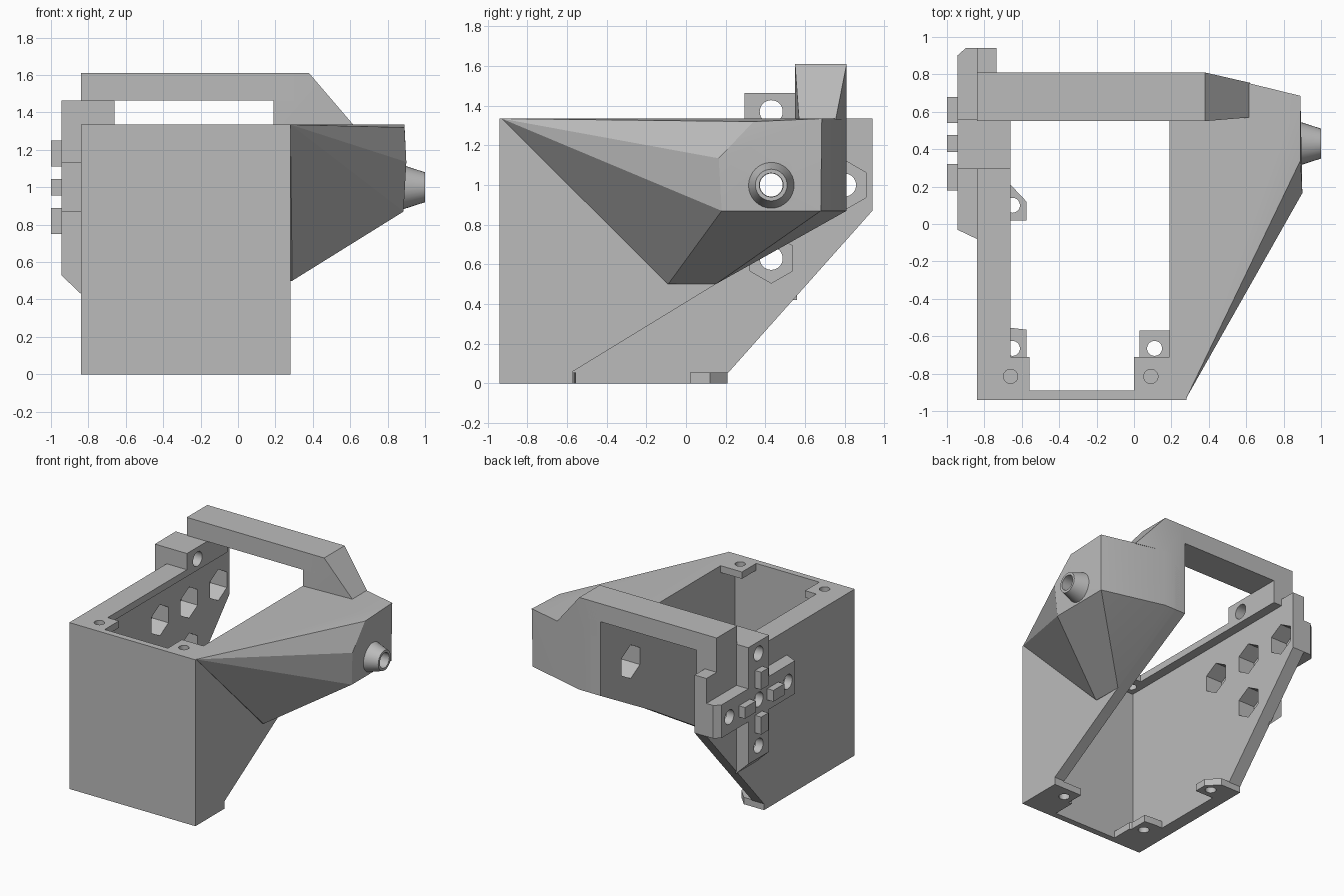
import bpy, bmesh, math
from mathutils import Matrix, Vector

if "Cube" in bpy.data.objects:
    bpy.data.objects.remove(bpy.data.objects["Cube"])

grey = bpy.data.materials.new("plain grey")
grey.diffuse_color = (0.5, 0.5, 0.5, 1)
grey.use_nodes = True
grey.node_tree.nodes["Principled BSDF"].inputs["Base Color"].default_value = grey.diffuse_color


def finish(name, bm):
    bmesh.ops.recalc_face_normals(bm, faces=bm.faces)
    me = bpy.data.meshes.new(name)
    bm.to_mesh(me)
    bm.free()
    me.materials.append(grey)
    ob = bpy.data.objects.new(name, me)
    bpy.context.collection.objects.link(ob)
    return ob


def prism(name, axis, pts, lo, hi):
    """Extrude a 2D profile along an axis (profile is the other two axes in order)."""
    def place(p, t):
        c = list(p)
        c.insert("xyz".index(axis), t)
        return c
    bm = bmesh.new()
    face = bm.faces.new([bm.verts.new(place(p, lo)) for p in pts])
    ext = bmesh.ops.extrude_face_region(bm, geom=[face])
    move = Vector(place((0, 0), hi - lo))
    bmesh.ops.translate(bm, vec=move, verts=[v for v in ext["geom"] if isinstance(v, bmesh.types.BMVert)])
    return finish(name, bm)


def box(name, x0, x1, y0, y1, z0, z1):
    return prism(name, "z", [(x0, y0), (x1, y0), (x1, y1), (x0, y1)], z0, z1)


def hull(name, pts):
    bm = bmesh.new()
    for p in pts:
        bm.verts.new(p)
    res = bmesh.ops.convex_hull(bm, input=bm.verts)
    junk = [g for g in res["geom_interior"] if isinstance(g, bmesh.types.BMVert)]
    bmesh.ops.delete(bm, geom=junk, context="VERTS")
    bmesh.ops.dissolve_limit(bm, angle_limit=0.005, verts=bm.verts, edges=bm.edges)
    return finish(name, bm)


def rod(name, axis, a, b, lo, hi, r, n=32, r2=None):
    """Cylinder, cone or hexagon along x or z; a, b are its centre on the other axes."""
    bm = bmesh.new()
    bmesh.ops.create_cone(bm, cap_ends=True, segments=n, radius1=r, radius2=r if r2 is None else r2, depth=hi - lo)
    if axis == "x":
        m = Matrix.Translation(((lo + hi) / 2, a, b)) @ Matrix.Rotation(math.pi / 2, 4, "Y")
        # first corner points along z, so hexagons stand on a corner
        if n == 6:
            m = m @ Matrix.Rotation(math.pi / 6 if abs((m.to_3x3() @ bm.verts[:][0].co).z) < r * 0.6 else 0, 4, "Z")
    else:
        m = Matrix.Translation((a, b, (lo + hi) / 2))
    bmesh.ops.transform(bm, matrix=m, verts=bm.verts)
    return finish(name, bm)


def cut(targets, cutters):
    for t in targets:
        for c in cutters:
            mod = t.modifiers.new("cut", "BOOLEAN")
            mod.operation, mod.solver, mod.object = "DIFFERENCE", "EXACT", c
        bpy.context.view_layer.update()
        me = bpy.data.meshes.new_from_object(t.evaluated_get(bpy.context.evaluated_depsgraph_get()))
        t.modifiers.clear()
        t.data = me
    for c in cutters:
        bpy.data.objects.remove(c)


TOP = 1.335
CY, CZ = 0.43, 1.0      # shared axis of knob and mounting cross

# Walls
box("front_wall", -0.84, 0.28, -0.94, -0.89, 0, TOP)
left = prism("left_wall", "x", [(-0.94, 0), (0.21, 0), (0.21, 0.05), (0.94, 0.87), (0.94, TOP), (-0.94, TOP)],
             -0.84, -0.735)
right = prism("right_wall", "x", [(-0.94, 0), (-0.57, 0), (-0.57, 0.06), (0.15, 0.5), (0.81, 0.87),
                                  (0.81, TOP), (-0.94, TOP)], 0.19, 0.28)
rim = box("left_rim", -0.80, -0.66, -0.92, 0.81, 1.28, TOP)

# Top corner tabs with screw holes
tl = box("top_left_tab", -0.82, -0.56, -0.92, -0.71, 1.28, TOP)
tr = box("top_right_tab", 0.0, 0.26, -0.92, -0.71, 1.28, TOP)
cut([tl, rim, left], [rod("hole", "z", -0.66, -0.815, 1.2, 1.4, 0.038)])
cut([tr], [rod("hole", "z", 0.09, -0.815, 1.2, 1.4, 0.038)])

# Bottom tabs with screw holes
bl = prism("bottom_left_tab", "z", [(-0.82, -0.92), (-0.56, -0.92), (-0.56, -0.72), (-0.575, -0.71),
                                    (-0.575, -0.565), (-0.66, -0.555), (-0.82, -0.555)], 0, 0.055)
br = prism("bottom_right_tab", "z", [(0, -0.92), (0.26, -0.92), (0.26, -0.57), (0.03, -0.57),
                                     (0.03, -0.71), (0, -0.71)], 0, 0.055)
bb = prism("bottom_rear_tab", "z", [(-0.82, 0.02), (-0.575, 0.02), (-0.575, 0.12), (-0.66, 0.21),
                                    (-0.82, 0.21)], 0, 0.055)
for tab, x, y in ((bl, -0.65, -0.665), (br, 0.11, -0.665), (bb, -0.65, 0.1)):
    cut([tab], [rod("hole", "z", x, y, -0.1, 0.2, 0.04)])

# Tapered side housing
housing = hull("side_housing", [
    (0.2, -0.93, TOP), (0.28, -0.93, TOP), (0.2, -0.09, 0.5), (0.29, -0.09, 0.5),
    (0.2, 0.15, 0.5), (0.28, 0.15, 0.5), (0.2, 0.81, 0.87), (0.38, 0.81, 0.87),
    (0.2, 0.81, TOP), (0.38, 0.81, TOP), (0.9, 0.165, 1.135), (0.885, 0.18, 0.87),
    (0.885, 0.68, 0.87), (0.89, 0.685, TOP), (0.89, 0.34, 1.32)])

# Hollow knob on the housing, with a hexagonal pocket behind it
knob = rod("knob", "x", CY, CZ, 0.86, 1.0, 0.125, r2=0.08)
cut([housing, right, knob], [rod("bore", "x", CY, CZ, 0.1, 1.1, 0.06),
                             rod("pocket", "x", CY, CZ, 0.1, 0.6, 0.135, n=6)])

# Carry handle
prism("handle", "y", [(-0.84, 1.30), (-0.84, 1.61), (0.3, 1.61), (0.3, 1.465), (-0.66, 1.465), (-0.66, 1.30)],
      0.55, 0.81)
hull("handle_leg", [(0.19, 0.55, 1.33), (0.19, 0.81, 1.33), (0.19, 0.55, 1.61), (0.19, 0.81, 1.61),
                    (0.38, 0.55, 1.61), (0.38, 0.81, 1.61), (0.38, 0.81, 1.33),
                    (0.62, 0.57, 1.33), (0.62, 0.755, 1.33)])

# Mounting cross on the outer left side
arm_h = prism("cross_horizontal", "z", [(-0.83, -0.085), (-0.84, -0.08), (-0.945, -0.03), (-0.945, 0.9),
                                        (-0.9, 0.94), (-0.83, 0.94)], 0.87, 1.135)
arm_v = prism("cross_vertical", "y", [(-0.83, 0.42), (-0.84, 0.43), (-0.945, 0.53), (-0.945, 1.465),
                                      (-0.83, 1.465)], 0.295, 0.56)
lug = box("top_lug", -0.835, -0.66, 0.295, 0.55, 1.29, 1.465)
spots = [(CY, CZ), (CY + 0.37, CZ), (CY - 0.37, CZ), (CY, CZ + 0.37), (CY, CZ - 0.37)]
cutters = [rod("hole", "x", y, z, -1.1, -0.6, 0.058) for y, z in spots]
cutters += [rod("nut_pocket", "x", y, z, -0.88, -0.7, 0.125, n=6) for y, z in spots if z < 1.3]
cut([arm_h, arm_v, lug, left, rim], cutters)

# Locating pegs around the cross centre
for dy, dz in ((1, 0), (-1, 0), (0, 1), (0, -1)):
    y, z = CY + dy * 0.18, CZ + dz * 0.18
    hy, hz = (0.07, 0.045) if dy else (0.045, 0.07)
    box("locating_peg", -1.0, -0.94, y - hy, y + hy, z - hz, z + hz)

# Smooth round surfaces, keep edges crisp
for ob in bpy.context.scene.objects:
    ob.select_set(True)
    bpy.context.view_layer.objects.active = ob
bpy.ops.object.shade_smooth_by_angle(angle=math.radians(20))
